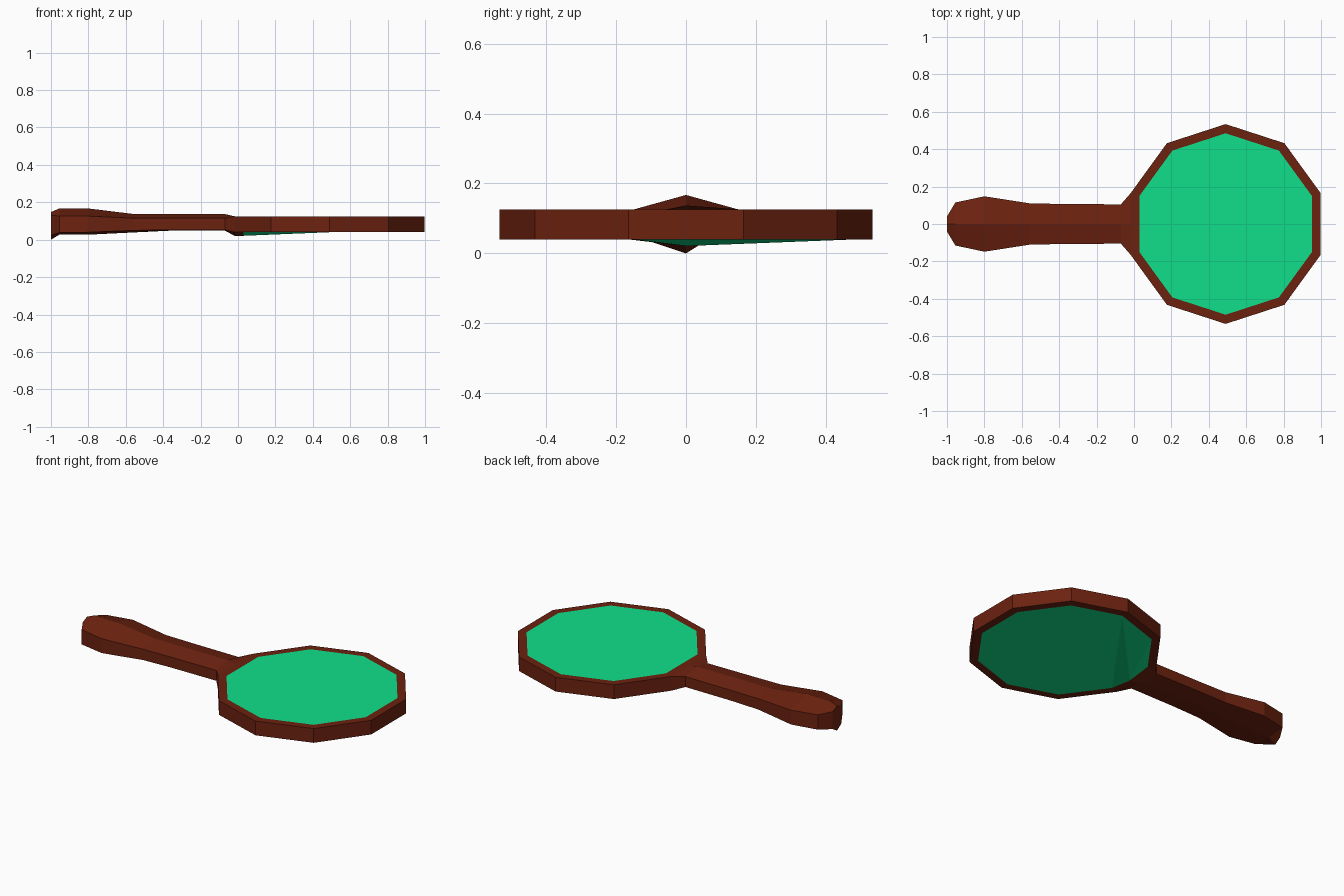
import bpy, bmesh
from math import sin, cos, radians

if "Cube" in bpy.data.objects:
    bpy.data.objects.remove(bpy.data.objects["Cube"])

CX, TOP, BOTTOM = 0.49, 0.125, 0.04


def material(name, rgb):
    m = bpy.data.materials.new(name)
    m.diffuse_color = (*rgb, 1)
    m.use_nodes = True
    m.node_tree.nodes["Principled BSDF"].inputs["Base Color"].default_value = m.diffuse_color
    return m


wood = material("dark_wood", (0.15, 0.016, 0.005))
green = material("green_glass", (0.005, 0.74, 0.26))


def make_object(name, verts, faces, mat):
    me = bpy.data.meshes.new(name)
    me.from_pydata(verts, [], faces)
    bm = bmesh.new()
    bm.from_mesh(me)
    bmesh.ops.remove_doubles(bm, verts=bm.verts, dist=1e-5)
    bmesh.ops.recalc_face_normals(bm, faces=bm.faces)
    bm.to_mesh(me)
    bm.free()
    me.materials.append(mat)
    ob = bpy.data.objects.new(name, me)
    bpy.context.collection.objects.link(ob)
    return ob


def ring(radius, z, low):
    """Ten-sided ring, plus a midpoint on the side facing the handle (index 0)."""
    pts = [(CX - radius * cos(radians(18)), 0, low)]
    for i in range(10):
        a = radians(198 + 36 * i)
        pts.append((CX + radius * cos(a), radius * sin(a), z))
    return pts


# Frame: top and bottom borders plus the outer wall, open where the handle joins
N = 11
R_OUT, R_IN, LOW = 0.534, 0.485, 0.021
verts = (ring(R_OUT, TOP, TOP) + ring(R_IN, TOP, TOP)
         + ring(R_OUT, BOTTOM, LOW) + ring(R_IN, BOTTOM, LOW))
faces = []
for i in range(N):
    j = (i + 1) % N
    faces.append((i, j, N + j, N + i))
    faces.append((2 * N + i, 3 * N + i, 3 * N + j, 2 * N + j))
    if 0 < i < N - 1:
        faces.append((i, 2 * N + i, 2 * N + j, j))
make_object("mirror_frame", verts, faces, wood)

# Glass: flat top pane, bottom pane folded down towards the handle
verts = ring(R_IN, TOP, TOP) + ring(R_IN, BOTTOM, LOW)
faces = [tuple(range(N))]
faces += [(N + 8, N + 7, N + 6, N + 5, N + 4, N + 3, N + 2, N + 1),
          (N, N + 8, N + 1), (N, N + 9, N + 8), (N, N + 10, N + 9)]
ob = make_object("mirror_glass", verts, faces, green)
# the panes are separate sheets: face them up and down explicitly
for p in ob.data.polygons:
    if (p.normal.z > 0) != (p.center.z > 0.08):
        p.flip()

# Handle: lofted six-sided sections
# (x, half width, top ridge, upper side, lower side, bottom ridge)
x_join = CX - R_OUT * cos(radians(18))
sections = [
    (-1.0, 0.04, 0.148, 0.13, 0.025, 0.0),
    (-0.955, 0.115, 0.167, 0.127, 0.038, 0.027),
    (-0.80, 0.148, 0.167, 0.126, 0.04, 0.027),
    (-0.555, 0.11, 0.137, 0.115, 0.05, 0.039),
    (-0.37, 0.107, 0.137, 0.115, 0.053, 0.048),
    (-0.07, 0.105, 0.137, 0.115, 0.053, 0.048),
    (x_join, R_OUT * sin(radians(18)), TOP, TOP, BOTTOM, LOW),
]
verts, faces = [], []
for x, w, zt, zu, zl, zb in sections:
    verts += [(x, 0, zt), (x, w, zu), (x, w, zl),
              (x, 0, zb), (x, -w, zl), (x, -w, zu)]
for s in range(len(sections) - 1):
    for k in range(6):
        a, b = s * 6 + k, s * 6 + (k + 1) % 6
        faces.append((a, b, b + 6, a + 6))
faces.append(tuple(range(6)))
make_object("handle", verts, faces, wood)
